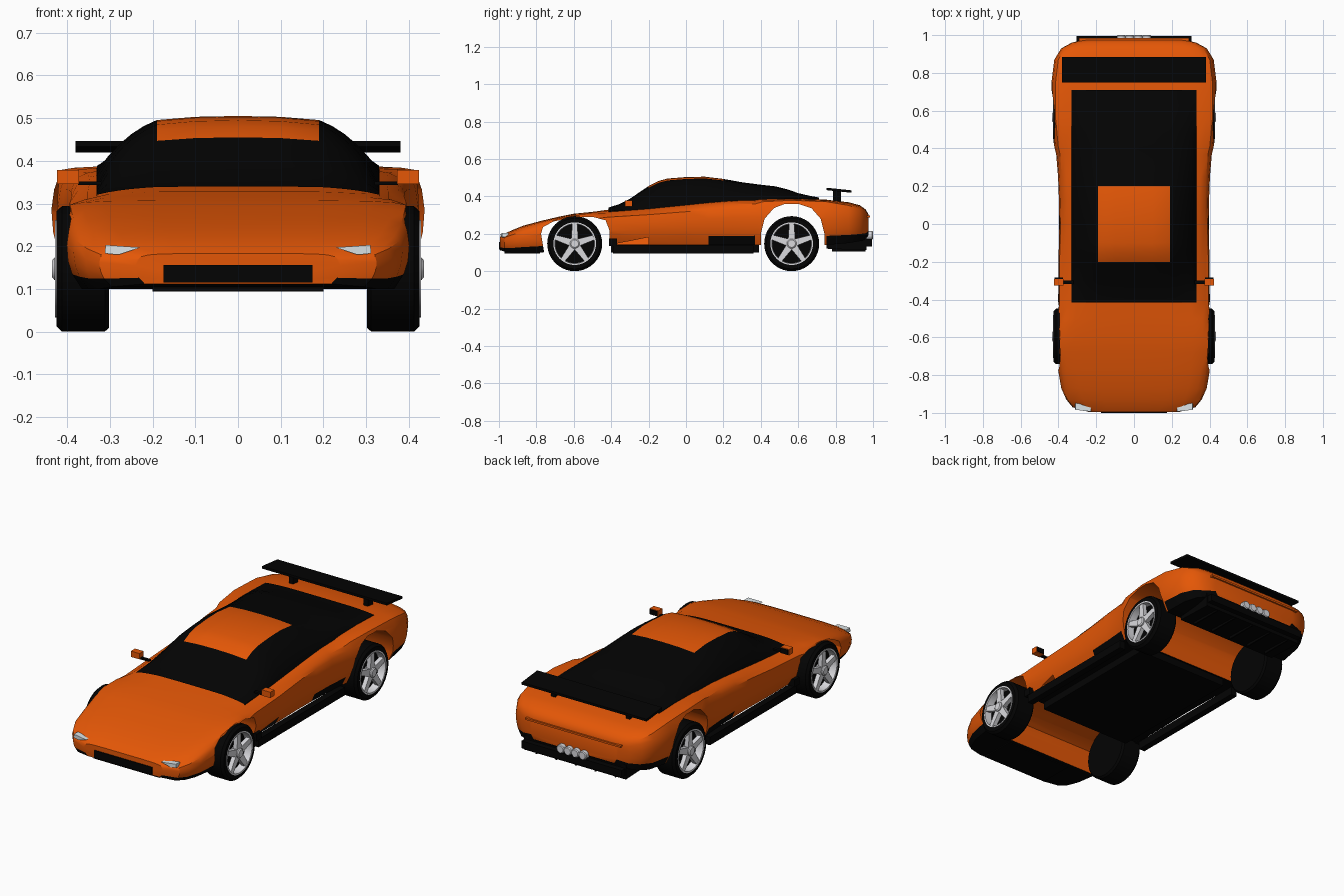
import bpy, bmesh, math
from mathutils import Vector

if "Cube" in bpy.data.objects:
    bpy.data.objects.remove(bpy.data.objects["Cube"], do_unlink=True)


def material(name, rgb):
    m = bpy.data.materials.new(name)
    m.use_nodes = True
    m.diffuse_color = (*rgb, 1)
    m.node_tree.nodes["Principled BSDF"].inputs["Base Color"].default_value = (*rgb, 1)
    return m


ORANGE = material("orange paint", (0.78, 0.095, 0.002))
BLACK = material("black trim", (0.001, 0.001, 0.001))
SILVER = material("silver metal", (0.7, 0.7, 0.73))
LAMP = material("pale lamp", (0.72, 0.78, 0.8))


def build(name, verts, faces, mats, index=None, angle=None):
    mesh = bpy.data.meshes.new(name)
    mesh.from_pydata(verts, [], faces)
    for m in mats:
        mesh.materials.append(m)
    if index:
        mesh.polygons.foreach_set("material_index", index)
    bm = bmesh.new()
    bm.from_mesh(mesh)
    bmesh.ops.recalc_face_normals(bm, faces=bm.faces)
    bm.to_mesh(mesh)
    bm.free()
    ob = bpy.data.objects.new(name, mesh)
    bpy.context.collection.objects.link(ob)
    if angle:
        smooth(ob, angle)
    return ob


def smooth(ob, angle):
    bpy.ops.object.select_all(action="DESELECT")
    ob.select_set(True)
    bpy.context.view_layer.objects.active = ob
    bpy.ops.object.shade_smooth_by_angle(angle=math.radians(angle))


def prism(name, a, b, mat):
    """Solid between two matching polygons."""
    n = len(a)
    sides = [(i, (i + 1) % n, n + (i + 1) % n, n + i) for i in range(n)]
    return build(name, a + b, sides + [tuple(range(n)), tuple(range(n, 2 * n))], [mat])


def box(name, x, y, z, mat):
    a, b = ([(x[0], yy, z[0]), (x[1], yy, z[0]), (x[1], yy, z[1]), (x[0], yy, z[1])] for yy in y)
    return prism(name, a, b, mat)


def lathe(name, profile, centre, axis, mat, n=40, closed=False):
    """Spin (along, radius) points round the x or y axis; a closed profile makes a ring."""
    verts, faces = [], []
    for t, r in profile:
        for k in range(n):
            a = math.tau * k / n
            p = Vector((t, r * math.cos(a), r * math.sin(a)))
            verts.append(Vector(centre) + (p if axis == "x" else Vector((p.y, p.x, p.z))))
    rows = len(profile)
    for i in range(rows if closed else rows - 1):
        j = (i + 1) % rows
        for k in range(n):
            q = (k + 1) % n
            faces.append((i * n + k, i * n + q, j * n + q, j * n + k))
    if not closed:
        faces += [tuple(range(n)), tuple(range(len(verts) - n, len(verts)))]
    return build(name, verts, faces, [mat], angle=35)


def lerp(table, y, col):
    for a, b in zip(table, table[1:]):
        if y <= b[0]:
            t = (y - a[0]) / (b[0] - a[0])
            return a[col] + t * (b[col] - a[col])
    return table[-1][col]


# Body shell: stations of y, half width, top, bottom, shoulder squareness
stations = [(-.995, .24, .183, .112, 0), (-.97, .325, .2, .105, -.8), (-.93, .358, .219, .1, -.6),
            (-.87, .385, .243, .1, -.2), (-.77, .402, .27, .1, .1), (-.68, .41, .291, .11, .4),
            (-.6, .414, .307, .12, .5), (-.5, .41, .317, .13, .1), (-.42, .40, .328, .14, -.8),
            (-.2, .40, .345, .14, -.7), (0, .395, .365, .14, -.4), (.12, .397, .376, .14, -.2),
            (.25, .402, .384, .14, 0), (.37, .412, .386, .14, 0), (.41, .422, .387, .14, .4),
            (.56, .437, .388, .14, .65), (.75, .437, .382, .14, .6), (.87, .422, .368, .15, .3),
            (.93, .385, .352, .16, 0), (.96, .33, .33, .17, 0), (.975, .27, .305, .19, 0)]
section = [(0, 1), (.45, 1), (.75, .985), (.88, .95), (.95, .89), (.985, .79), (1, .6),
           (.99, .38), (.965, .2), (.91, 0), (0, 0)]
ring = section + [(-u, v) for u, v in section[-2:0:-1]]
n = len(ring)
verts = []
for y, w, zt, zb, square in stations:
    for u, v in ring:
        v = 1 - (1 - v) * (1 - square) if v > .85 else v
        verts.append((u * w, y, zb + v * (zt - zb)))
faces, index = [], []
for i in range(len(stations) - 1):
    mid = (stations[i][0] + stations[i + 1][0]) / 2
    for k in range(n):
        q = (k + 1) % n
        faces.append((i * n + k, i * n + q, (i + 1) * n + q, (i + 1) * n + k))
        high = max(ring[k][1], ring[q][1])
        skirt = high <= .2 and (abs(mid) > .7 or .12 < mid < .38)
        index.append(int(high == 0 or skirt))
faces += [tuple(range(n)), tuple(range(len(verts) - n, len(verts)))]
body = build("body_shell", verts, faces, [ORANGE, BLACK], index + [0, 0])

# Wheel arches cut right across the shell
arches = {"front": [(-.745, .02), (-.775, .2), (-.765, .235), (-.71, .265), (-.6, .288),
                    (-.5, .29), (-.43, .272), (-.41, .22), (-.41, .02)],
          "rear": [(.4, .02), (.4, .2), (.42, .28), (.47, .337), (.53, .36), (.6, .36),
                   (.67, .337), (.72, .28), (.74, .2), (.74, .02)]}
for name, outline in arches.items():
    cutter = prism(name + "_arch_cutter", *[[(x, y, z) for y, z in outline] for x in (-.6, .6)], ORANGE)
    cutter.hide_render = True
    mod = body.modifiers.new(name + "_arch", "BOOLEAN")
    mod.operation, mod.solver, mod.object = "DIFFERENCE", "EXACT", cutter
    bpy.context.view_layer.objects.active = body
    bpy.ops.object.modifier_apply(modifier=mod.name)
    bpy.data.objects.remove(cutter, do_unlink=True)
smooth(body, 32)

# Cabin: dark glass with a painted roof panel
roof = [(-.415, .34), (-.36, .357), (-.3, .387), (-.2, .455), (-.15, .481), (-.1, .495), (0, .503),
        (.1, .505), (.2, .493), (.3, .475), (.4, .462), (.48, .453), (.54, .438), (.6, .417),
        (.66, .403), (.71, .394)]
crown = [(0, 1), (.1, .985), (.19, .93), (.22, .83), (.25, .69), (.28, .5), (.305, .29), (.33, 0)]
across = [(-x, f) for x, f in crown[:0:-1]] + crown
across = [(-.334, None)] + across + [(.334, None)]
m = len(across)
verts, faces, index = [], [], []
for y, top in roof:
    zt, zb, square = (lerp(stations, y, c) for c in (2, 3, 4))
    edge = zt - .035 * (1 - square) * (zt - zb) + .004
    for x, f in across:
        verts.append((x, y, edge - .015 if f is None else edge + f * (top - edge)))
for i in range(len(roof) - 1):
    for k in range(m - 1):
        faces.append((i * m + k, i * m + k + 1, (i + 1) * m + k + 1, (i + 1) * m + k))
        y, x = (roof[i][0] + roof[i + 1][0]) / 2, (across[k][0] + across[k + 1][0]) / 2
        index.append(int(abs(y) < .2 and abs(x) < .19))
build("cabin", verts, faces, [BLACK, ORANGE], index, angle=40)

# Wheels: hollow-faced tyre, rim ring, hub and five spokes
R = .147
for end, wy in (("front", -.595), ("rear", .565)):
    for side, s in (("left", 1), ("right", -1)):
        name = f"{end}_{side}_"
        c = (0, wy, R)
        out = .425
        tyre = [(.302, .1), (.302, .138), (.312, R), (out - .013, R), (out, .135), (out, .112), (.385, .108)]
        lathe(name + "tyre", [(s * x, r) for x, r in tyre], c, "x", BLACK)
        rim = [(.387, .104), (out + .003, .106), (out + .003, .114), (.387, .114)]
        lathe(name + "rim", [(s * x, r) for x, r in rim], c, "x", SILVER, closed=True)
        lathe(name + "hub", [(s * .387, .026), (s * .43, .026), (s * .435, .02)], c, "x", SILVER, 20)
        for k in range(5):
            a = math.tau * k / 5 + math.pi / 2
            d, t = Vector((0, math.cos(a), math.sin(a))), Vector((0, -math.sin(a), math.cos(a)))
            flat = [d * r + t * w for r, w in ((.01, .02), (.11, .013), (.11, -.013), (.01, -.02))]
            a, b = ([Vector(c) + p + Vector((s * x, 0, 0)) for p in flat] for x in (.4, .424))
            prism(f"{name}spoke_{k + 1}", a, b, SILVER)

# Parts mirrored on both sides
for side, s in (("left", 1), ("right", -1)):
    def both(name, x, y, z, mat):
        return box(f"{side}_{name}", (s * x[0], s * x[1]), y, z, mat)

    both("side_sill", (.362, .398), (-.39, .36), (.093, .137), BLACK)
    both("arch_edge_trim", (.35, .402), (-.412, -.37), (.135, .175), BLACK)
    both("mirror", (.372, .424), (-.325, -.29), (.346, .378), ORANGE)
    both("mirror_glass", (.376, .42), (-.291, -.284), (.349, .375), BLACK)
    both("mirror_stalk", (.32, .375), (-.317, -.3), (.343, .352), BLACK)
    both("wing_strut", (.215, .24), (.785, .83), (.36, .432), BLACK)
    shape = [(.228, .197), (.31, .203), (.312, .183), (.28, .18)]
    a, b = ([(s * x, -.993 + (x - .23) * .12 + d, z) for x, z in shape] for d in (0, .035))
    prism(side + "_headlight", a, b, LAMP)

# Tilted rear wing
wing = [(.75, .433), (.75, .446), (.885, .432), (.885, .419)]
prism("rear_wing", *[[(x, y, z) for y, z in wing] for x in (-.38, .38)], BLACK)

# Nose grille, floor, rear bumper, diffuser fins and exhausts
box("nose_grille", (-.175, .175), (-1.0, -.98), (.115, .156), BLACK)
box("front_lip", (-.2, .2), (-.97, -.78), (.094, .104), BLACK)
box("floor_pan", (-.28, .28), (-.4, .39), (.1, .142), BLACK)
tail = [(.75, .12), (.75, .19), (.965, .19), (.965, .112)]
prism("rear_diffuser", *[[(x, y, z) for y, z in tail] for x in (-.31, .31)], BLACK)
box("rear_bumper", (-.305, .305), (.955, .995), (.132, .172), BLACK)
for k in range(5):
    x = (k - 2) * .12
    box(f"diffuser_fin_{k + 1}", (x - .004, x + .004), (.78, .96), (.104, .125), BLACK)
for k in range(4):
    pipe = [(-.05, .023), (.03, .023), (.035, .019)]
    lathe(f"exhaust_{k + 1}", pipe, ((k - 1.5) * .045, .965, .191), "y", SILVER, 20)
box("tail_ledge", (-.29, .29), (.945, .984), (.288, .298), ORANGE)
